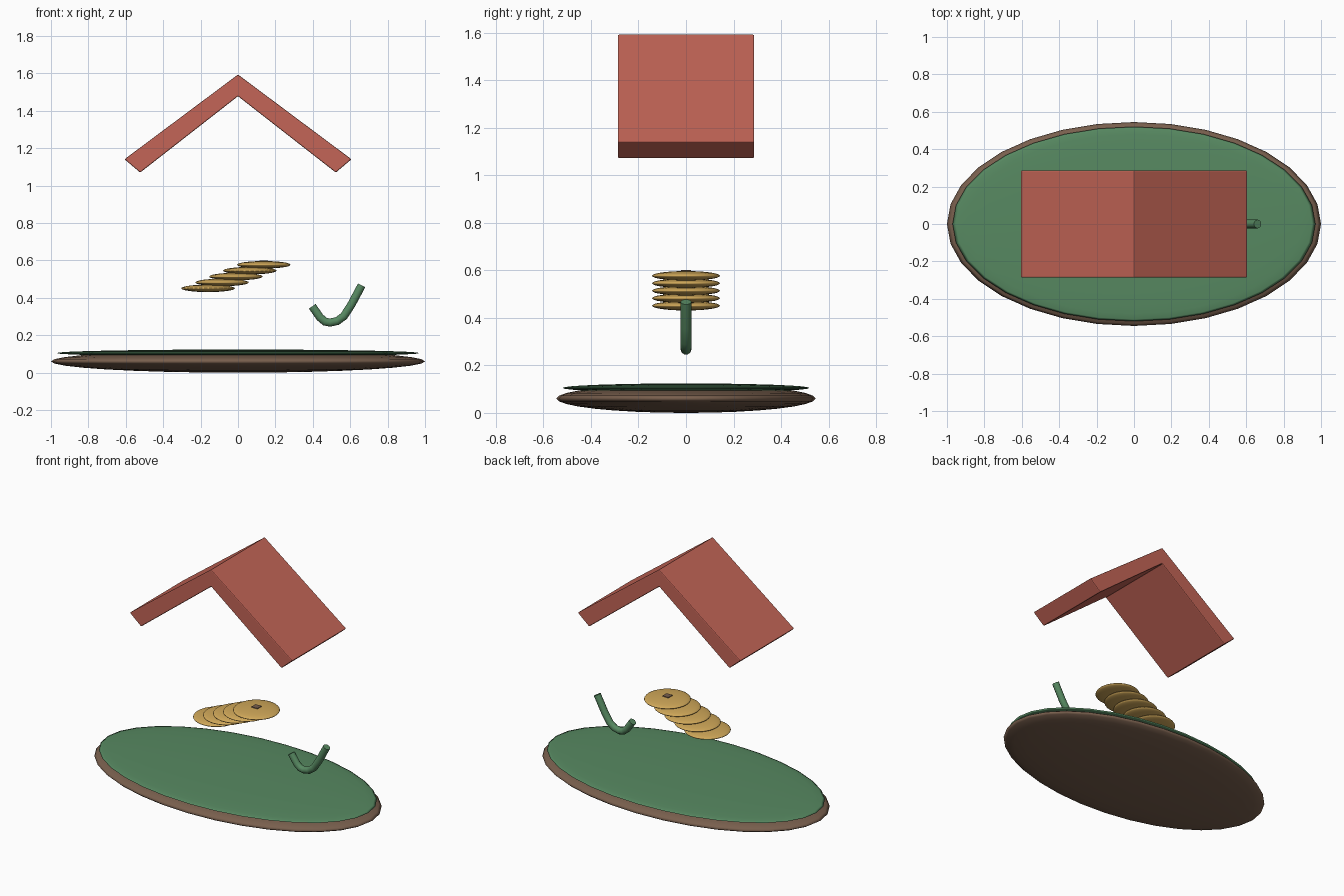
import bpy, bmesh

if "Cube" in bpy.data.objects:
    bpy.data.objects.remove(bpy.data.objects["Cube"])


def material(name, rgb):
    m = bpy.data.materials.new(name)
    m.diffuse_color = (*rgb, 1)
    m.use_nodes = True
    m.node_tree.nodes["Principled BSDF"].inputs["Base Color"].default_value = m.diffuse_color
    return m


GREEN = material("moss_green", (0.095, 0.25, 0.12))
BROWN = material("earth_brown", (0.19, 0.115, 0.075))
RED = material("roof_red", (0.55, 0.13, 0.095))
GOLD = material("coin_gold", (0.63, 0.39, 0.10))


def ellipsoid(name, loc, scale, mat, segments=32, rings=16):
    bpy.ops.mesh.primitive_uv_sphere_add(segments=segments, ring_count=rings, radius=1, location=loc)
    o = bpy.context.object
    o.name = name
    o.scale = scale
    bpy.ops.object.transform_apply(location=False, rotation=False, scale=True)
    bpy.ops.object.shade_smooth()
    o.data.materials.append(mat)
    return o


def bevel(o, width):
    b = o.modifiers.new("bevel", 'BEVEL')
    b.width = width
    b.segments = 2


# island: earth disc with a grass disc on top
ellipsoid("earth_base", (0, 0, 0.0605), (1, 0.545, 0.0605), BROWN)
ellipsoid("grass_top", (0, 0, 0.105), (0.97, 0.52, 0.019), GREEN)

# stack of leaning coins, with a square inset on the top one
for i in range(5):
    ellipsoid(f"coin_{i + 1}", (-0.16 + 0.0745 * i, 0, 0.451 + 0.0315 * i),
              (0.143, 0.143, 0.02), GOLD, 32, 16)
bpy.ops.mesh.primitive_cube_add(size=1, location=(0.138, 0, 0.588))
square = bpy.context.object
square.name = "coin_square"
square.scale = (0.044, 0.044, 0.026)
bpy.ops.object.transform_apply(location=False, rotation=False, scale=True)
square.data.materials.append(BROWN)

# roof: chevron profile extruded along y
profile = [(0, 1.594), (0.607, 1.141), (0.523, 1.07), (0, 1.478), (-0.523, 1.07), (-0.607, 1.141)]
bm = bmesh.new()
face = bm.faces.new([bm.verts.new((x, -0.287, z)) for x, z in profile])
ext = bmesh.ops.extrude_face_region(bm, geom=[face])
bmesh.ops.translate(bm, vec=(0, 0.574, 0),
                    verts=[g for g in ext["geom"] if isinstance(g, bmesh.types.BMVert)])
bmesh.ops.recalc_face_normals(bm, faces=bm.faces)
mesh = bpy.data.meshes.new("roof")
bm.to_mesh(mesh)
bm.free()
roof = bpy.data.objects.new("roof", mesh)
bpy.context.collection.objects.link(roof)
mesh.materials.append(RED)
bevel(roof, 0.006)

# curved stem: tube along a hook-shaped path
path = [(0.397, 0.355), (0.438, 0.296), (0.465, 0.273), (0.492, 0.268), (0.53, 0.276),
        (0.566, 0.302), (0.605, 0.362), (0.661, 0.467)]
cu = bpy.data.curves.new("stem", 'CURVE')
cu.dimensions = '3D'
cu.bevel_depth = 0.023
cu.bevel_resolution = 3
cu.use_fill_caps = True
sp = cu.splines.new('POLY')
sp.points.add(len(path) - 1)
for p, (x, z) in zip(sp.points, path):
    p.co = (x, 0, z, 1)
stem = bpy.data.objects.new("stem", cu)
bpy.context.collection.objects.link(stem)
cu.materials.append(GREEN)
